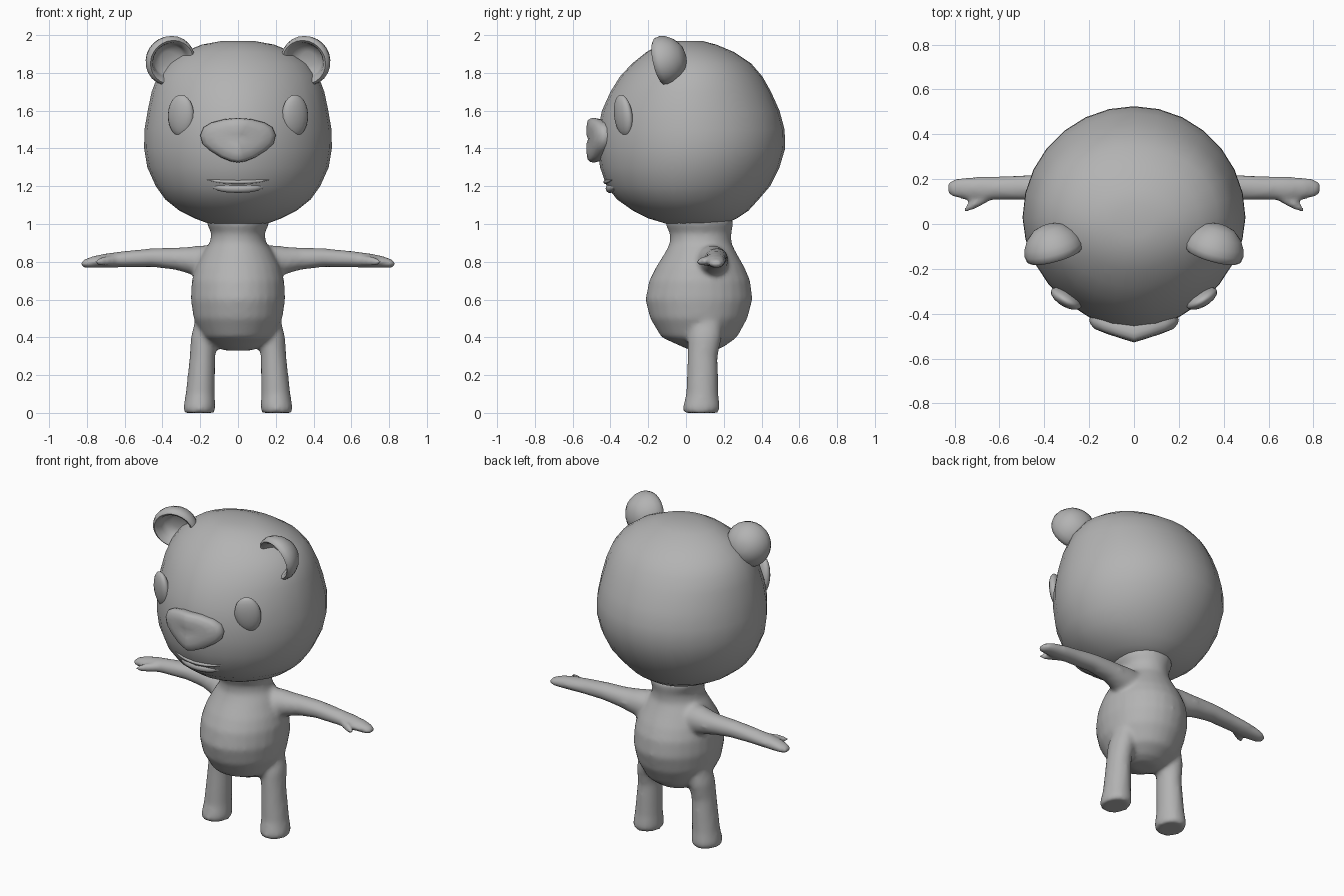
import bpy, bmesh, math
from mathutils import Vector, Matrix

if "Cube" in bpy.data.objects:
    bpy.data.objects.remove(bpy.data.objects["Cube"])

grey = bpy.data.materials.new("plain_grey")
grey.diffuse_color = (0.45, 0.45, 0.45, 1)
grey.use_nodes = True
grey.node_tree.nodes["Principled BSDF"].inputs["Base Color"].default_value = grey.diffuse_color


def loft(bm, rings):
    """Skin a list of rings (lists of points) and close both ends."""
    rows = [[bm.verts.new(p) for p in r] for r in rings]
    n = len(rows[0])
    faces = []
    for a, b in zip(rows, rows[1:]):
        for i in range(n):
            j = (i + 1) % n
            faces.append(bm.faces.new((a[i], a[j], b[j], b[i])))
    for row in (rows[0], rows[-1]):
        mid = bm.verts.new(sum((v.co for v in row), Vector()) / n)
        for i in range(n):
            faces.append(bm.faces.new((row[i], row[(i + 1) % n], mid)))
    bmesh.ops.recalc_face_normals(bm, faces=faces)


def oval(z, a, yf, yb, n=28, front=2.0, x=0.0):
    """Horizontal ring: half width a, from yf to yb; front is its roundness."""
    c, b = (yf + yb) / 2, (yb - yf) / 2
    pts = []
    for i in range(n):
        t = 2 * math.pi * i / n
        s, k = math.sin(t), math.cos(t)
        p = 2 / front if s < 0 else 1
        pts.append(Vector((x + a * math.copysign(abs(k) ** p, k),
                           c + b * math.copysign(abs(s) ** p, s), z)))
    return pts


def tube(path, n=14):
    """Rings across x from rows of (x, y, z, ry, rz)."""
    return [[Vector((x, y + ry * math.cos(2 * math.pi * i / n),
                     z + rz * math.sin(2 * math.pi * i / n))) for i in range(n)]
            for x, y, z, ry, rz in path]


def finish(name, bm, angle=60):
    bmesh.ops.recalc_face_normals(bm, faces=bm.faces)
    me = bpy.data.meshes.new(name)
    bm.to_mesh(me)
    bm.free()
    me.materials.append(grey)
    ob = bpy.data.objects.new(name, me)
    bpy.context.collection.objects.link(ob)
    bpy.ops.object.select_all(action='DESELECT')
    ob.select_set(True)
    bpy.context.view_layer.objects.active = ob
    bpy.ops.object.shade_smooth_by_angle(angle=math.radians(angle))
    return ob


# Head: stacked ovals (height, half width, front, back)
bm = bmesh.new()
head = [(1.0, .15, -.10, .21), (1.03, .23, -.20, .27), (1.07, .31, -.28, .33),
        (1.13, .385, -.365, .385), (1.2, .435, -.42, .445), (1.3, .48, -.455, .495),
        (1.4, .497, -.468, .525), (1.5, .495, -.465, .522), (1.6, .478, -.445, .495),
        (1.7, .457, -.40, .45), (1.78, .427, -.35, .405), (1.85, .375, -.285, .345),
        (1.91, .29, -.21, .255), (1.95, .19, -.14, .16), (1.968, .09, -.06, .09)]
loft(bm, [oval(*r, front=1.85) for r in head])
finish("head", bm)

# Body: torso, neck, legs, arms and thumbs fused into one skin
bm = bmesh.new()
torso = [(.33, .07, .03, .15), (.35, .12, -.02, .2), (.4, .185, -.13, .27),
         (.5, .235, -.19, .325), (.6, .25, -.215, .352), (.7, .245, -.195, .34),
         (.77, .225, -.16, .31), (.85, .185, -.11, .265), (.9, .15, -.085, .24),
         (.95, .14, -.085, .24), (1.0, .165, -.11, .25), (1.03, .17, -.11, .25)]
loft(bm, [oval(*r) for r in torso])
for s in (-1, 1):
    leg = [(0, .08, -.01, .17, .205), (.02, .086, -.02, .182, .205),
           (.1, .078, .0, .172, .2), (.3, .068, .008, .168, .188),
           (.4, .07, .01, .19, .18), (.52, .05, .04, .19, .17)]
    loft(bm, [oval(z, a, f, b, 16, x=s * x) for z, a, f, b, x in leg])
    arm = [(.1, .13, .8, .09, .085), (.2, .14, .803, .085, .085),
           (.26, .15, .808, .075, .072), (.33, .16, .816, .064, .06),
           (.45, .163, .822, .058, .051), (.58, .16, .815, .054, .045),
           (.68, .16, .808, .053, .04), (.76, .16, .8, .05, .033),
           (.805, .16, .792, .043, .025), (.832, .16, .787, .025, .015)]
    loft(bm, tube([(s * r[0],) + r[1:] for r in arm]))
    thumb = [(.62, .15, .81, .03, .03), (.67, .115, .806, .03, .028),
             (.72, .085, .802, .026, .025), (.75, .067, .8, .018, .017),
             (.76, .062, .8, .006, .006)]
    loft(bm, tube([(s * r[0],) + r[1:] for r in thumb]))
body = finish("body", bm)
mod = body.modifiers.new("fuse", 'REMESH')
mod.mode, mod.voxel_size, mod.use_smooth_shade = 'VOXEL', .014, True
mod = body.modifiers.new("soften", 'SMOOTH')
mod.factor, mod.iterations = .5, 8

# Ears: round cups with a thick rim, tipped slightly forward
cup = [(.2, .105), (.5, .092), (.78, .06), (.94, .025), (1, -.005), (.97, -.03),
       (.88, -.04), (.77, -.03), (.68, .0), (.6, .03), (.3, .045)]
for s, side in ((-1, "right"), (1, "left")):
    bm = bmesh.new()
    rings = []
    for r, d in cup:
        rings.append([Vector((.135 * r * math.cos(t), d, .135 * r * math.sin(t)))
                      for t in [2 * math.pi * i / 24 for i in range(24)]])
    loft(bm, rings)
    turn = Matrix.Rotation(s * -.28, 4, 'Z') @ Matrix.Rotation(.22, 4, 'X')
    bmesh.ops.transform(bm, verts=bm.verts,
                        matrix=Matrix.Translation((s * .36, -.105, 1.865)) @ turn)
    finish(side + "_ear", bm)

# Eyes: flattened eggs lying on the face
for s, side in ((-1, "right"), (1, "left")):
    bm = bmesh.new()
    bmesh.ops.create_uvsphere(bm, u_segments=18, v_segments=12, radius=1)
    m = (Matrix.Translation((s * .302, -.332, 1.573)) @ Matrix.Rotation(s * .52, 4, 'Z')
         @ Matrix.Rotation(.1, 4, 'X') @ Matrix.Rotation(s * -.1, 4, 'Y')
         @ Matrix.Diagonal((.077, .036, .112, 1)))
    bmesh.ops.transform(bm, verts=bm.verts, matrix=m)
    finish(side + "_eye", bm)

# Nose: rounded wedge outline, swept back from a centre ridge
half = [(0, 1.562), (.07, 1.555), (.14, 1.537), (.182, 1.512), (.2, 1.47),
        (.188, 1.425), (.15, 1.39), (.09, 1.352), (.04, 1.332), (0, 1.325)]
outline = half + [(-x, z) for x, z in half[-2:0:-1]]
bm = bmesh.new()
loft(bm, [[Vector((x * k, y + .3 * abs(x * k), 1.45 + (z - 1.45) * k)) for x, z in outline]
          for k, y in ((.8, -.42), (.95, -.46), (1, -.487), (.97, -.506),
                       (.87, -.521), (.6, -.526), (.25, -.528))])
finish("nose", bm)

# Mouth: lower lip roll and a thinner upper lip
for name, z, w, r, y in (("lower_lip", 1.188, .15, .024, -.402), ("upper_lip", 1.222, .165, .01, -.427)):
    bm = bmesh.new()
    path = []
    for i in range(17):
        t = -1 + i / 8
        k = r * max(.15, 1 - t ** 4)
        path.append((w * t, y + 1.35 * (w * t) ** 2, z + .012 * t * t, k, k))
    loft(bm, tube(path, 10))
    finish(name, bm)
